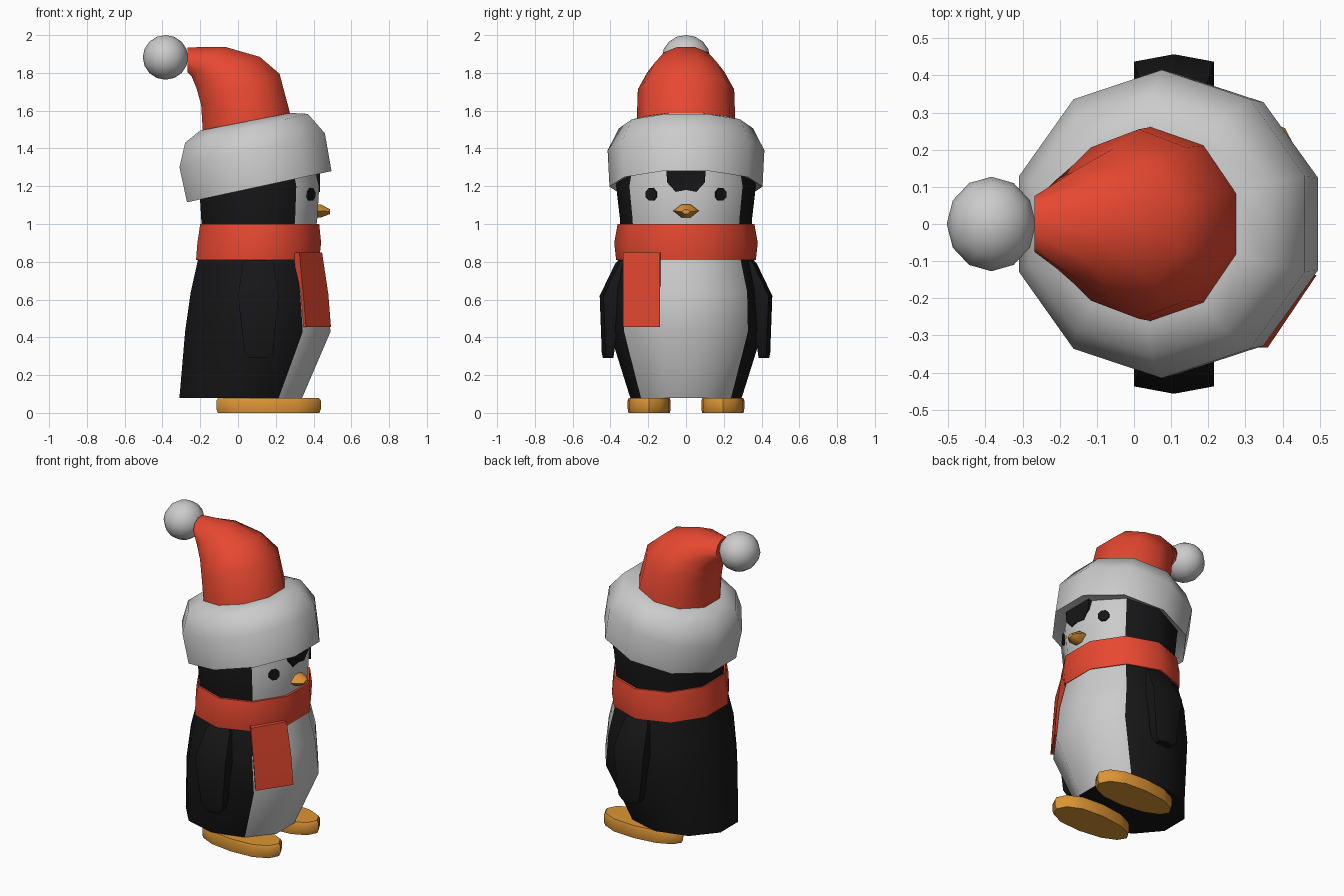
import bpy, bmesh
from math import radians, sin, cos, tau
from mathutils import Vector

if "Cube" in bpy.data.objects:
    bpy.data.objects.remove(bpy.data.objects["Cube"])


def material(name, rgb):
    m = bpy.data.materials.new(name)
    m.diffuse_color = (*rgb, 1)
    m.use_nodes = True
    m.node_tree.nodes["Principled BSDF"].inputs["Base Color"].default_value = m.diffuse_color
    return m


RED = material("red_wool", (0.8, 0.065, 0.03))
BLACK = material("black_feathers", (0.008, 0.008, 0.009))
WHITE = material("white_feathers", (0.8, 0.8, 0.8))
ORANGE = material("orange", (0.72, 0.3, 0.035))


def loft(name, rings, mats=(), pick=None, angle=40):
    """Skin a stack of equal-sized rings, cap both ends, shade smooth by angle."""
    bm = bmesh.new()
    rows = [[bm.verts.new(p) for p in r] for r in rings]
    n = len(rows[0])
    for a, b in zip(rows, rows[1:]):
        for i in range(n):
            j = (i + 1) % n
            f = bm.faces.new((a[i], a[j], b[j], b[i]))
            if pick:
                f.material_index = pick(i)
    bm.faces.new(rows[0])
    bm.faces.new(rows[-1])
    bmesh.ops.recalc_face_normals(bm, faces=bm.faces)
    me = bpy.data.meshes.new(name)
    bm.to_mesh(me)
    bm.free()
    for m in mats:
        me.materials.append(m)
    me.polygons.foreach_set("use_smooth", [True] * len(me.polygons))
    me.set_sharp_from_angle(angle=radians(angle))
    ob = bpy.data.objects.new(name, me)
    bpy.context.collection.objects.link(ob)
    return ob


def ring(back, front, half_y):
    """Ten-sided ring between a back and a front (x, z) point."""
    c = [(a + b) / 2 for a, b in zip(back, front)]
    d = [(b - a) / 2 / cos(radians(18)) for a, b in zip(back, front)]
    out = []
    for i in range(10):
        t = radians(-54 + 36 * i)
        out.append((c[0] + d[0] * cos(t), half_y * sin(t), c[1] + d[1] * cos(t)))
    return out


def level(z, xb, xf, half_y):
    return ring((xb, z), (xf, z), half_y)


# body and head: the three front strips are white
loft("body", [level(0.08, -0.31, 0.34, 0.295), level(0.43, -0.28, 0.49, 0.405),
              level(0.64, -0.25, 0.465, 0.4), level(0.82, -0.21, 0.425, 0.355)],
     (BLACK, WHITE), lambda i: int(i < 3))
loft("head", [level(0.95, -0.19, 0.41, 0.345), level(1.03, -0.195, 0.42, 0.35),
              level(1.2, -0.205, 0.43, 0.37), level(1.4, -0.18, 0.38, 0.33)],
     (BLACK, WHITE), lambda i: int(i < 3))

# black peak on the forehead
peak = [(-0.105, 1.3), (-0.1, 1.22), (-0.055, 1.17), (0.0, 1.18),
        (0.055, 1.17), (0.1, 1.22), (0.105, 1.3)]
loft("forehead_peak", [[(x, y, z) for y, z in peak] for x in (0.4, 0.434)], (BLACK,))

# scarf wrap and hanging tail
loft("scarf", [level(0.81, -0.222, 0.43, 0.37), level(0.9, -0.215, 0.44, 0.38),
               level(1.0, -0.2, 0.43, 0.362)], (RED,))
tail = []
for z, xa, xb in ((0.455, 0.36, 0.492), (0.63, 0.345, 0.478), (0.85, 0.325, 0.445)):
    tail.append([(xa, -0.333, z), (xb, -0.137, z), (xb - 0.07, -0.135, z), (xa - 0.03, -0.3, z)])
loft("scarf_tail", tail, (RED,))

# tilted hat: fluffy brim, bending cone, pompom
loft("hat_brim", [ring((-0.215, 1.15), (0.44, 1.29), 0.365),
                  ring((-0.27, 1.115), (0.495, 1.28), 0.405),
                  ring((-0.31, 1.3), (0.46, 1.48), 0.415),
                  ring((-0.28, 1.43), (0.37, 1.583), 0.355),
                  ring((-0.2, 1.495), (0.28, 1.588), 0.27)], angle=50)
loft("hat_cone", [ring((-0.185, 1.47), (0.285, 1.55), 0.262),
                  ring((-0.195, 1.63), (0.22, 1.795), 0.255),
                  ring((-0.22, 1.72), (0.115, 1.885), 0.205),
                  ring((-0.245, 1.78), (-0.07, 1.938), 0.145),
                  ring((-0.268, 1.805), (-0.268, 1.935), 0.075)], (RED,), angle=50)
bpy.ops.mesh.primitive_uv_sphere_add(segments=12, ring_count=8, radius=0.12,
                                     location=(-0.384, 0, 1.882))
pompom = bpy.context.object
pompom.name = "pompom"
pompom.scale = (1, 1.06, 0.985)
bpy.ops.object.shade_smooth_by_angle(angle=radians(50))

# beak
beak = [(0.4, 1.0), (0.44, 1.0), (0.488, 0.35)]
shape = [(-0.068, 1.07), (-0.025, 1.035), (0.025, 1.035), (0.068, 1.07), (0.025, 1.103), (-0.025, 1.103)]
loft("beak", [[(x, y * s, 1.063 + (z - 1.063) * s) for y, z in shape] for x, s in beak], (ORANGE,))

# eyes, wings and feet on both sides
for side, s in (("left", 1), ("right", -1)):
    n = Vector((0.835, 0.55 * s, -0.04))
    u = Vector((-0.55 * s, 0.835, 0))
    c = Vector((0.384, 0.182 * s, 1.157))
    loft(side + "_eye", [[c + n * d + u * 0.036 * cos(k * tau / 8 + tau / 16)
                          + Vector((0, 0, 0.036 * sin(k * tau / 8 + tau / 16)))
                          for k in range(8)] for d in (-0.02, 0.008)], (BLACK,))

    # wing rows: z, x min, x max, inner y, outer y
    rows = ((0.29, 0.06, 0.16, 0.385, 0.44), (0.32, 0.035, 0.185, 0.38, 0.446),
            (0.62, 0.0, 0.215, 0.34, 0.457), (0.79, 0.025, 0.19, 0.32, 0.375),
            (0.83, 0.06, 0.16, 0.31, 0.34))
    loft(side + "_wing", [[(a, i * s, z), (a, (o - 0.02) * s, z), ((a + b) / 2, o * s, z),
                           (b, (o - 0.02) * s, z), (b, i * s, z)]
                          for z, a, b, i, o in rows], (BLACK,))

    # rounded slab foot, wider at the toes
    foot = []
    for z, k in ((0, 0.97), (0.02, 1), (0.065, 1), (0.08, 0.96)):
        row = []
        for i in range(12):
            t = tau * i / 12
            cx, sy = cos(t), sin(t)
            w = 0.105 + 0.012 * cx
            px = abs(cx) ** 0.85 * (1 if cx > 0 else -1)
            row.append((0.162 + 0.277 * px * k, s * (0.195 + w * 1.08 * sy * k), z))
        foot.append(row)
    loft(side + "_foot", foot, (ORANGE,))
